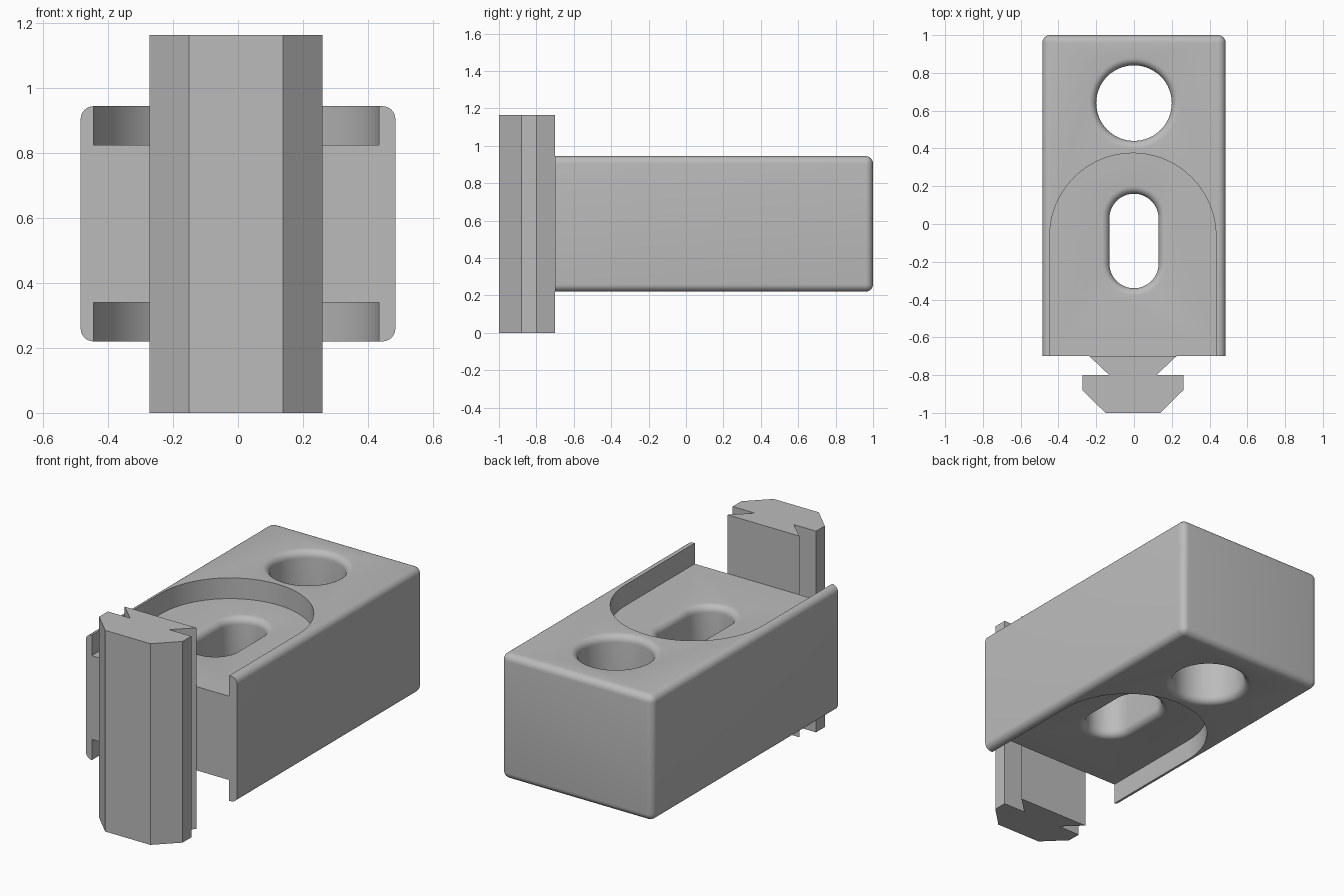
import bpy
import bmesh
from math import sin, cos, pi, radians

if "Cube" in bpy.data.objects:
    bpy.data.objects.remove(bpy.data.objects["Cube"])

GREY = (0.5, 0.5, 0.5, 1)
mat = bpy.data.materials.new("plain grey")
mat.use_nodes = True
mat.diffuse_color = GREY
mat.node_tree.nodes["Principled BSDF"].inputs["Base Color"].default_value = GREY

FRONT, BACK = -0.70, 1.0           # block depth
BOTTOM, TOP = 0.22, 0.945          # block height
FLOOR_LOW, FLOOR_HIGH = 0.34, 0.825  # recess floors
HALF_W, FILLET = 0.485, 0.04


def make_object(name, bm):
    bmesh.ops.recalc_face_normals(bm, faces=bm.faces[:])
    mesh = bpy.data.meshes.new(name)
    bm.to_mesh(mesh)
    bm.free()
    mesh.materials.append(mat)
    obj = bpy.data.objects.new(name, mesh)
    bpy.context.collection.objects.link(obj)
    return obj


def loft(name, rings):
    """Skin a stack of equal-length point rings and cap both ends."""
    bm = bmesh.new()
    rows = [[bm.verts.new(p) for p in ring] for ring in rings]
    n = len(rows[0])
    for a, b in zip(rows, rows[1:]):
        for i in range(n):
            j = (i + 1) % n
            bm.faces.new((a[i], a[j], b[j], b[i]))
    bm.faces.new(rows[0])
    bm.faces.new(rows[-1])
    return make_object(name, bm)


def slot_ring(y, half_len, r, z, n=32):
    """Round (half_len = 0) or slot-shaped ring at height z."""
    pts = []
    for side in (1, -1):
        steps = n + 1 if half_len else n
        for i in range(steps):
            a = pi * i / n
            pts.append((side * r * cos(a), y + side * (half_len + r * sin(a)), z))
    return pts


def hole_cutter(name, y, half_len, r, low, high, f=FILLET, steps=6):
    """Through hole whose mouths flare out in a quarter-round."""
    stations = [(low - 0.3, r + f)]
    arc = [(f * (1 - cos(t)), f * (1 - sin(t)))
           for t in (pi / 2 * i / steps for i in range(steps + 1))]
    stations += [(low + dz, r + dr) for dz, dr in arc]
    stations += [(high - dz, r + dr) for dz, dr in reversed(arc)]
    stations.append((high + 0.3, r + f))
    return loft(name, [slot_ring(y, half_len, rr, z) for z, rr in stations])


def recess_cutter(name, z0, z1, x=-0.006, y=-0.065, r=0.44, n=48):
    """Arch-shaped pocket, open towards the front."""
    arch = [(x + r * cos(pi * i / n), y + r * sin(pi * i / n)) for i in range(n + 1)]
    arch += [(x - r, FRONT - 0.2), (x + r, FRONT - 0.2)]
    return loft(name, [[(px, py, z) for px, py in arch] for z in (z0, z1)])


def shade(obj):
    bpy.ops.object.select_all(action='DESELECT')
    obj.select_set(True)
    bpy.context.view_layer.objects.active = obj
    bpy.ops.object.shade_smooth_by_angle(angle=radians(30))


# Block, rounded everywhere except around its front face
bm = bmesh.new()
bmesh.ops.create_cube(bm, size=1)
for v in bm.verts:
    v.co.x *= 2 * HALF_W
    v.co.y = BACK if v.co.y > 0 else FRONT
    v.co.z = TOP if v.co.z > 0 else BOTTOM
edges = [e for e in bm.edges if any(v.co.y > 0 for v in e.verts)]
bmesh.ops.bevel(bm, geom=edges, offset=FILLET, segments=6, profile=0.5, affect='EDGES')
block = make_object("block", bm)

# Recesses above and below, then the round hole and the slot
cutters = [
    recess_cutter("upper_recess_cutter", FLOOR_HIGH, TOP + 0.2),
    recess_cutter("lower_recess_cutter", BOTTOM - 0.2, FLOOR_LOW),
    hole_cutter("round_hole_cutter", 0.64, 0, 0.20, BOTTOM, TOP),
    hole_cutter("slot_cutter", -0.09, 0.12, 0.13, FLOOR_LOW, FLOOR_HIGH),
]
bpy.context.view_layer.objects.active = block
for cutter in cutters:
    cutter.hide_render = True
    mod = block.modifiers.new(cutter.name, 'BOOLEAN')
    mod.operation = 'DIFFERENCE'
    mod.solver = 'EXACT'
    mod.object = cutter
    bpy.ops.object.modifier_apply(modifier=mod.name)
    bpy.data.objects.remove(cutter)
shade(block)

# Upright rail: chamfered front, notched sides, flared back
half = [(0.145, -1.0), (0.267, -0.88), (0.267, -0.80), (0.125, -0.80), (0.23, FRONT)]
outline = half + [(-x, y) for x, y in reversed(half)]
rail = loft("rail", [[(x - 0.006, y, z) for x, y in outline] for z in (0, 1.165)])
